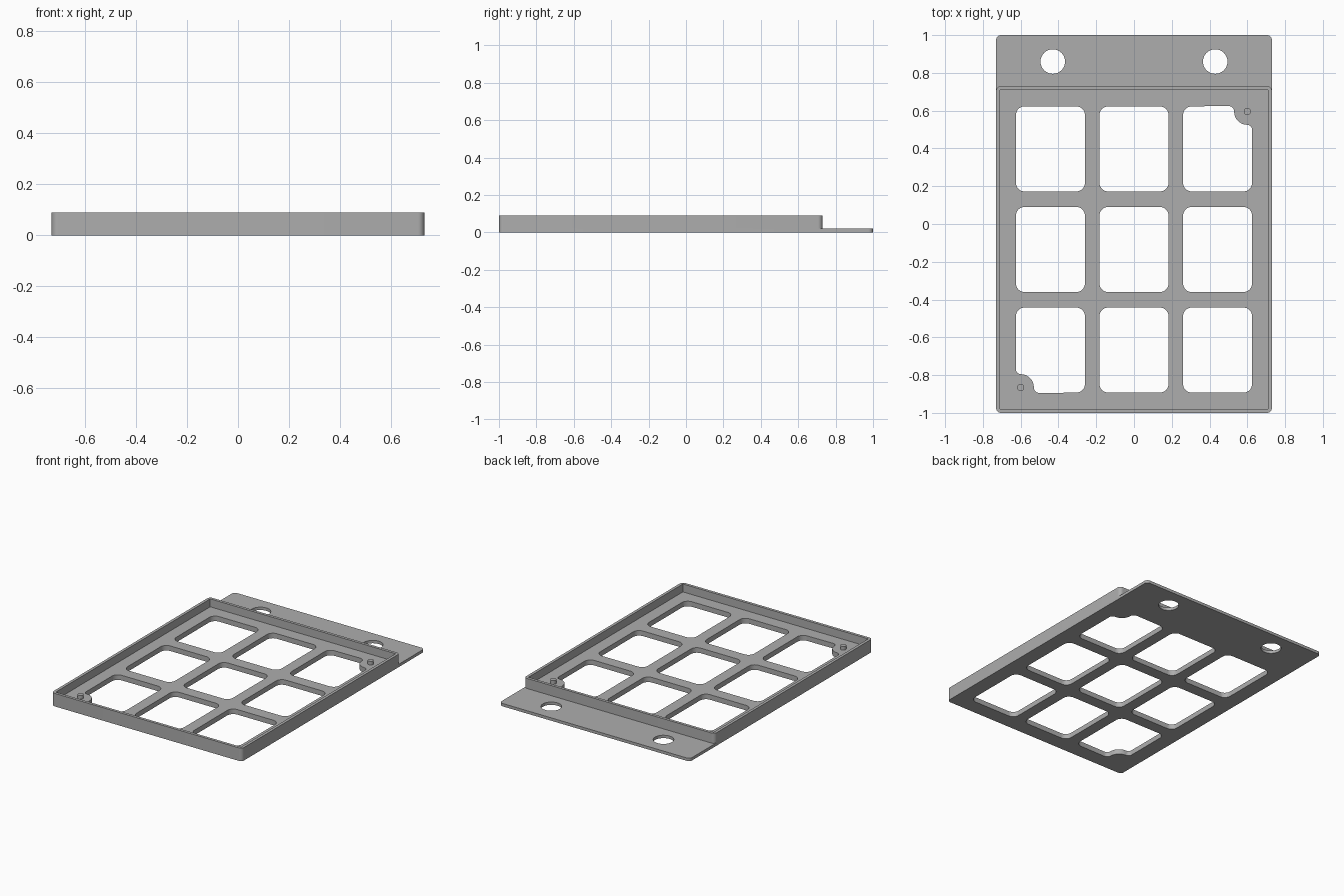
import bpy, bmesh
from math import radians, sin, cos

cube = bpy.data.objects.get("Cube")
if cube:
    bpy.data.objects.remove(cube, do_unlink=True)

grey = bpy.data.materials.new("plain grey")
grey.use_nodes = True
colour = (0.42, 0.42, 0.42, 1)
grey.diffuse_color = colour
grey.node_tree.nodes["Principled BSDF"].inputs["Base Color"].default_value = colour

WIDTH = 0.73            # half width of the tray
MID_Y = -0.135          # centre of the tray
HALF_Y = 0.865          # half length of the tray
FLANGE_TOP, FLOOR_TOP, WALL_TOP = 0.02, 0.035, 0.09


def arc(cx, cy, r, start, end, steps=8):
    angles = [radians(start + (end - start) * i / steps) for i in range(steps + 1)]
    return [(cx + r * cos(a), cy + r * sin(a)) for a in angles]


def rectangle(cx, cy, hx, hy, r=0, corner=None):
    """Rounded outline; corner replaces the points of the +x +y corner."""
    points = []
    for i, (sx, sy) in enumerate([(1, 1), (-1, 1), (-1, -1), (1, -1)]):
        if i == 0 and corner:
            points += corner
        elif r:
            points += arc(cx + sx * (hx - r), cy + sy * (hy - r), r, 90 * i, 90 * i + 90)
        else:
            points.append((cx + sx * hx, cy + sy * hy))
    return points


def circle(cx, cy, r):
    return arc(cx, cy, r, 0, 360, 32)[:-1]


def slab(name, outlines, z0, z1):
    """Extrude closed outlines; inner outlines become holes."""
    curve = bpy.data.curves.new(name, 'CURVE')
    curve.dimensions = '2D'
    curve.fill_mode = 'BOTH'
    curve.extrude = (z1 - z0) / 2
    for points in outlines:
        spline = curve.splines.new('POLY')
        spline.points.add(len(points) - 1)
        for p, (x, y) in zip(spline.points, points):
            p.co = (x, y, 0, 1)
        spline.use_cyclic_u = True
    obj = bpy.data.objects.new(name, curve)
    bpy.context.collection.objects.link(obj)
    obj.location.z = (z0 + z1) / 2
    bpy.ops.object.select_all(action='DESELECT')
    obj.select_set(True)
    bpy.context.view_layer.objects.active = obj
    bpy.ops.object.convert(target='MESH')
    obj = bpy.context.object
    bm = bmesh.new()
    bm.from_mesh(obj.data)
    bmesh.ops.remove_doubles(bm, verts=bm.verts, dist=0.0002)
    bmesh.ops.recalc_face_normals(bm, faces=bm.faces)
    bm.to_mesh(obj.data)
    bm.free()
    obj.data.materials.clear()
    obj.data.materials.append(grey)
    bpy.ops.object.shade_smooth_by_angle(angle=radians(30))
    return obj


# Window outlines, with a pin boss biting into two opposite corners
PIN_X, PIN_Y = 0.6, 0.73   # measured from the tray centre
boss_corner = (arc(PIN_X, PIN_Y - 0.095, 0.025, 0, 90)
               + arc(PIN_X, PIN_Y, 0.07, 270, 180)[1:-1]
               + arc(PIN_X - 0.1, PIN_Y, 0.03, 0, 90))
windows = []
for col in (-1, 0, 1):
    for row in (-1, 0, 1):
        turn = -1 if col == row == -1 else 1
        corner = boss_corner if col == row != 0 else None
        shape = rectangle(turn * col * 0.4425, turn * row * 0.5325,
                          0.1825, 0.225, 0.045, corner)
        windows.append([(turn * x, turn * y + MID_Y) for x, y in shape])

# Base plate with the mounting flange and its two holes
flange_holes = [circle(s * 0.43, 0.86, 0.065) for s in (-1, 1)]
slab("base_plate", [rectangle(0, 0, WIDTH, 1, 0.025)] + windows + flange_holes,
     0, FLANGE_TOP)

# Raised tray floor and the thin wall around it
inner = rectangle(0, MID_Y, WIDTH - 0.02, HALF_Y - 0.02)
slab("tray_floor", [inner] + windows, FLANGE_TOP, FLOOR_TOP)
slab("tray_wall", [rectangle(0, MID_Y, WIDTH, HALF_Y, 0.025), inner],
     FLANGE_TOP, WALL_TOP)

# Locating pins
for name, s in (("left_back_pin", 1), ("right_front_pin", -1)):
    slab(name, [circle(s * PIN_X, MID_Y + s * PIN_Y, 0.019)], FLOOR_TOP, 0.06)
